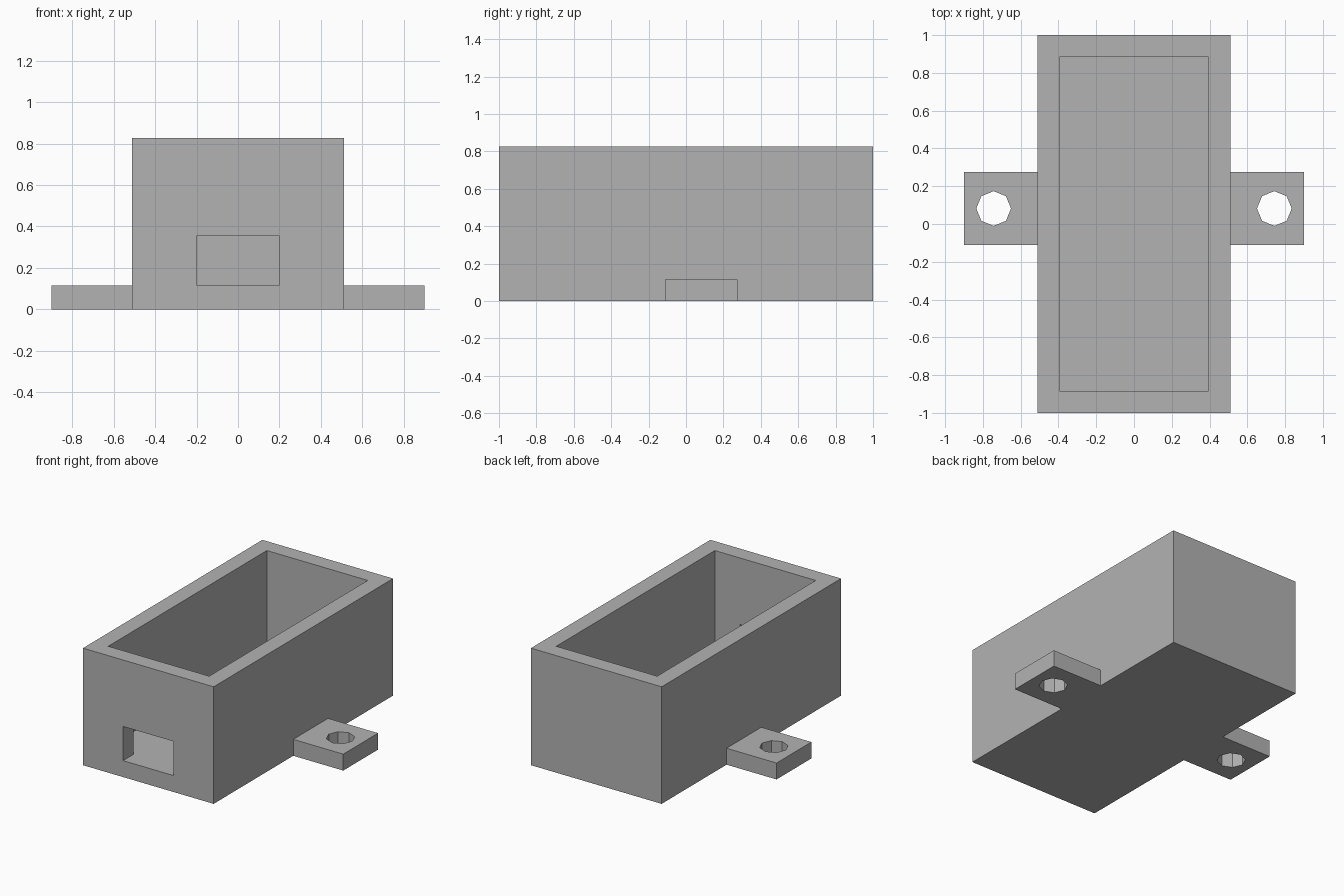
import bpy
import bmesh
from math import pi
from mathutils import Matrix, Vector

if "Cube" in bpy.data.objects:
    bpy.data.objects.remove(bpy.data.objects["Cube"], do_unlink=True)

grey = bpy.data.materials.new("plain grey")
grey.use_nodes = True
colour = (0.45, 0.45, 0.45, 1)
grey.diffuse_color = colour
grey.node_tree.nodes["Principled BSDF"].inputs["Base Color"].default_value = colour

HALF_WIDTH, HEIGHT = 0.51, 0.826
WALL = 0.116
TAB_Y = 0.082


def finish(name, bm):
    mesh = bpy.data.meshes.new(name)
    bm.to_mesh(mesh)
    bm.free()
    mesh.materials.append(grey)
    obj = bpy.data.objects.new(name, mesh)
    bpy.context.collection.objects.link(obj)
    return obj


def block(name, low, high):
    low, high = Vector(low), Vector(high)
    bm = bmesh.new()
    place = Matrix.Translation((low + high) / 2) @ Matrix.Diagonal((high - low).to_4d())
    bmesh.ops.create_cube(bm, size=1, matrix=place)
    return finish(name, bm)


def octagon_pin(name, x, y, radius):
    bm = bmesh.new()
    place = Matrix.Translation((x, y, 0)) @ Matrix.Rotation(pi / 2, 4, "Z")
    bmesh.ops.create_cone(bm, cap_ends=True, segments=8, radius1=radius,
                          radius2=radius, depth=1, matrix=place)
    return finish(name, bm)


def cut(target, cutter):
    cutter.hide_render = True
    mod = target.modifiers.new("cut", "BOOLEAN")
    mod.operation, mod.solver, mod.object = "DIFFERENCE", "EXACT", cutter
    bpy.context.view_layer.objects.active = target
    bpy.ops.object.modifier_apply(modifier=mod.name)
    bpy.data.objects.remove(cutter, do_unlink=True)


# Open-topped box with a cable slot through the front wall, level with the floor
box = block("box", (-HALF_WIDTH, -1, 0), (HALF_WIDTH, 1, HEIGHT))
inner = HALF_WIDTH - WALL
cut(box, block("cavity_cutter", (-inner, WALL - 1, WALL), (inner, 1 - WALL, 1)))
cut(box, block("slot_cutter", (-0.197, -1.1, WALL), (0.197, -0.8, 0.357)))

# Mounting tabs with eight-sided screw holes
for side, name in ((1, "left_mounting_tab"), (-1, "right_mounting_tab")):
    xs = sorted((side * HALF_WIDTH, side * 0.9))
    tab = block(name, (xs[0], TAB_Y - 0.194, 0), (xs[1], TAB_Y + 0.194, WALL))
    cut(tab, octagon_pin("hole_cutter", side * 0.743, TAB_Y, 0.092))
